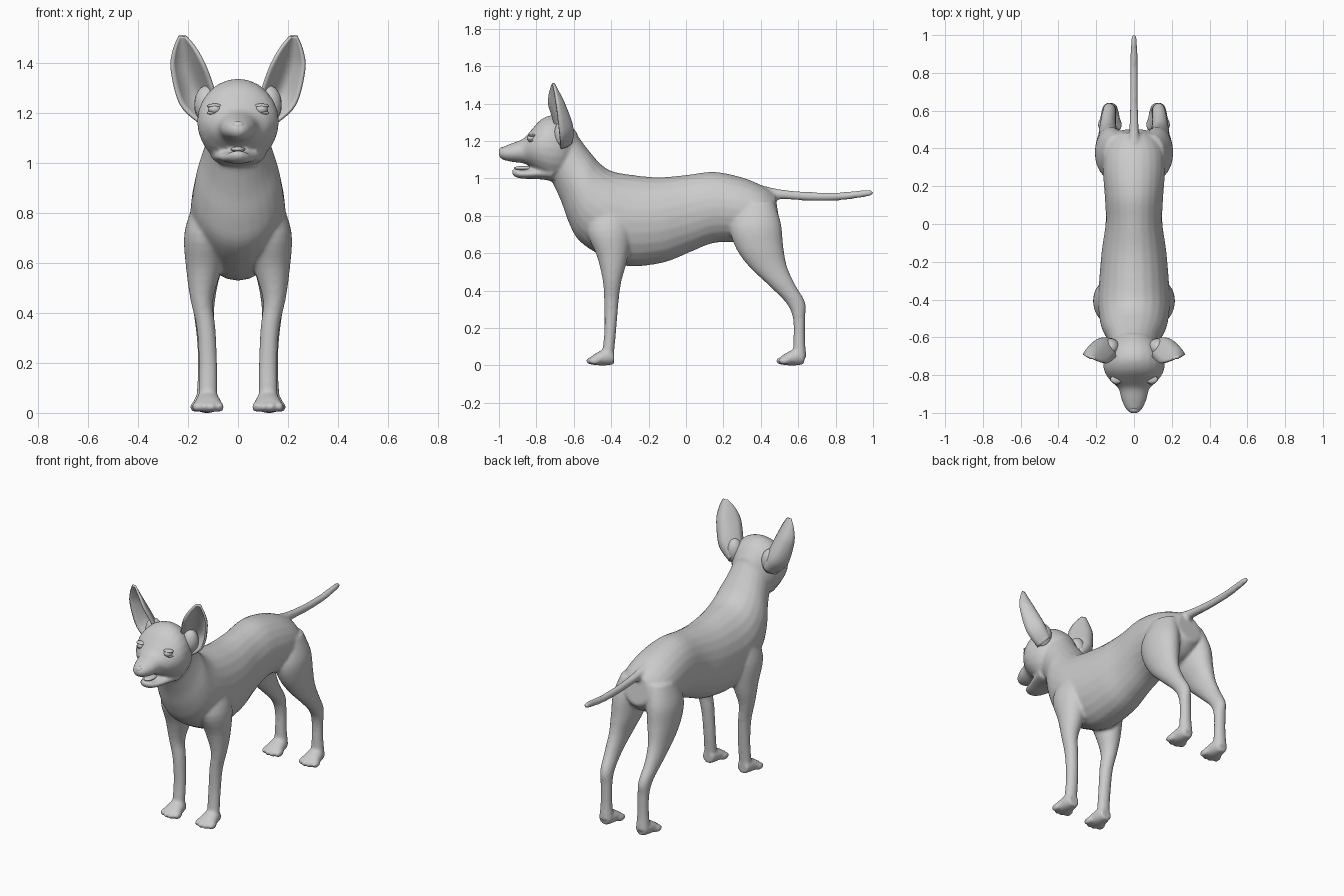
import bpy, bmesh, math
from mathutils import Vector

coat = bpy.data.materials.new("grey coat")
coat.diffuse_color = (0.6, 0.6, 0.6, 1)


def spline(rows, steps):
    """Catmull-Rom interpolation through rows of numbers."""
    out = []
    for i in range(len(rows) - 1):
        a, b, c, d = (rows[max(0, min(len(rows) - 1, i + k))] for k in (-1, 0, 1, 2))
        for s in range(steps):
            t = s / steps
            out.append([0.5 * (2 * q + (r - p) * t + (2 * p - 5 * q + 4 * r - u) * t * t
                               + (3 * q - p - 3 * r + u) * t ** 3)
                        for p, q, r, u in zip(a, b, c, d)])
    return out + [list(rows[-1])]


def finish(bm, name):
    bmesh.ops.recalc_face_normals(bm, faces=bm.faces)
    me = bpy.data.meshes.new(name)
    bm.to_mesh(me)
    bm.free()
    me.materials.append(coat)
    me.shade_smooth()
    ob = bpy.data.objects.new(name, me)
    bpy.context.collection.objects.link(ob)
    return ob


def loft(name, rows, side=1, steps=4, n=24):
    """Oval rings: x centre, half width, then two opposite (y, z) ends."""
    bm = bmesh.new()
    rings = []
    for x, w, y0, z0, y1, z1 in spline(rows, steps):
        ring = []
        for k in range(n):
            a = 2 * math.pi * k / n
            f = 0.5 + 0.5 * math.cos(a)
            ring.append(bm.verts.new((side * (x + w * math.sin(a)),
                                      y1 + (y0 - y1) * f, z1 + (z0 - z1) * f)))
        rings.append(ring)
    for p, q in zip(rings, rings[1:]):
        for k in range(n):
            bm.faces.new((p[k], p[k - 1], q[k - 1], q[k]))
    bm.faces.new(rings[0])
    bm.faces.new(rings[-1])
    return finish(bm, name)


def ball(name, centre, size):
    bm = bmesh.new()
    bmesh.ops.create_uvsphere(bm, u_segments=20, v_segments=12, radius=1)
    for v in bm.verts:
        v.co = Vector([c + s * p for c, s, p in zip(centre, size, v.co)])
    return finish(bm, name)


parts = []
# torso and neck: rump to nape, back line and belly line
parts.append(loft("torso", [
    (0, .08, .475, .92, .505, .74), (0, .15, .41, .96, .42, .67), (0, .165, .30, 1.005, .30, .66),
    (0, .155, .15, 1.035, .15, .655), (0, .15, 0, 1.018, .02, .605), (0, .17, -.15, 1.006, -.12, .55),
    (0, .185, -.30, 1.02, -.31, .53), (0, .19, -.40, 1.04, -.45, .585), (0, .18, -.46, 1.08, -.57, .665),
    (0, .165, -.50, 1.125, -.625, .76), (0, .14, -.54, 1.175, -.665, .87),
    (0, .125, -.58, 1.23, -.705, .96), (0, .12, -.62, 1.28, -.73, 1.0)]))
# skull and upper muzzle
parts.append(loft("head", [
    (0, .09, -.58, 1.24, -.62, 1.05), (0, .14, -.64, 1.31, -.66, 1.0), (0, .162, -.71, 1.338, -.72, .99),
    (0, .158, -.775, 1.315, -.78, 1.02), (0, .125, -.83, 1.255, -.83, 1.06),
    (0, .083, -.87, 1.212, -.87, 1.08), (0, .066, -.93, 1.188, -.93, 1.088),
    (0, .043, -.98, 1.168, -.98, 1.1), (0, .02, -1.003, 1.148, -1.0, 1.118)]))
# lower jaw
parts.append(loft("jaw", [
    (0, .11, -.71, 1.07, -.71, .985), (0, .09, -.79, 1.058, -.79, .996),
    (0, .062, -.87, 1.046, -.87, .998), (0, .042, -.91, 1.05, -.91, 1.006),
    (0, .015, -.93, 1.048, -.93, 1.022)]))
# tail
parts.append(loft("tail", [
    (0, .035, .40, .965, .42, .86), (0, .026, .50, .942, .50, .888), (0, .02, .65, .928, .65, .88),
    (0, .019, .82, .926, .82, .882), (0, .018, .93, .936, .93, .896),
    (0, .014, .985, .938, .99, .908), (0, .005, 1.003, .93, 1.003, .92)]))

for s in (1, -1):
    # front leg, shoulder to wrist
    parts.append(loft("front_leg", [
        (.10, .07, -.50, .86, -.30, .86), (.125, .09, -.53, .72, -.29, .72),
        (.137, .07, -.475, .58, -.315, .56), (.145, .045, -.445, .45, -.345, .45),
        (.128, .038, -.438, .34, -.36, .34), (.12, .037, -.436, .2, -.372, .2),
        (.12, .038, -.445, .09, -.383, .08), (.12, .04, -.45, .03, -.385, .03)], s))
    # hind leg, thigh to heel
    parts.append(loft("hind_leg", [
        (.09, .07, .27, .86, .47, .88), (.115, .088, .235, .74, .508, .76),
        (.125, .08, .265, .63, .52, .64), (.135, .058, .335, .53, .54, .53),
        (.138, .044, .44, .43, .585, .43), (.132, .037, .535, .335, .638, .335),
        (.128, .034, .572, .25, .637, .25), (.127, .035, .575, .14, .637, .13),
        (.127, .042, .57, .05, .645, .04)], s))
    # paws with toes
    for y, x in ((-.54, .12), (.475, .127)):
        parts.append(loft("paw", [
            (x, .035, y + .155, .075, y + .155, .005), (x, .046, y + .12, .09, y + .12, .0),
            (x, .055, y + .07, .072, y + .07, .0), (x, .054, y + .035, .05, y + .035, .004)], s, 3))
        for k in range(4):
            d = (k - 1.5) * .031
            parts.append(ball("toe", (s * (x + d), y + .032 + abs(d) * .4, .024), (.018, .034, .021)))

# merge into one continuous skin
bpy.ops.object.select_all(action='DESELECT')
for p in parts:
    p.select_set(True)
body = parts[0]
bpy.context.view_layer.objects.active = body
bpy.ops.object.join()
body.name = "body"
rm = body.modifiers.new("skin", 'REMESH')
rm.mode = 'VOXEL'
rm.voxel_size = .009
rm.use_smooth_shade = True
sm = body.modifiers.new("soften", 'SMOOTH')
sm.factor = .5
sm.iterations = 7

# nose and tongue
ball("nose", (0, -.982, 1.148), (.026, .018, .02))
ball("tongue", (0, -.865, 1.055), (.03, .055, .012))

# ears: inner edge, outer edge and depth of the cupped back
EAR = [(.085, -.69, 1.25, .15, -.67, 1.16, .07), (.11, -.715, 1.33, .228, -.675, 1.235, .085),
       (.138, -.735, 1.40, .264, -.69, 1.37, .065), (.172, -.73, 1.46, .258, -.70, 1.445, .035),
       (.21, -.715, 1.507, .235, -.71, 1.508, .004)]
for s in (1, -1):
    bm = bmesh.new()
    grid = []
    for xi, yi, zi, xo, yo, zo, depth in spline(EAR, 5):
        row = []
        for k in range(13):
            t = k / 12
            row.append(bm.verts.new((s * (xi + (xo - xi) * t),
                                     yi + (yo - yi) * t + depth * math.sin(math.pi * t) ** .8,
                                     zi + (zo - zi) * t)))
        grid.append(row)
    for p, q in zip(grid, grid[1:]):
        for k in range(12):
            bm.faces.new((p[k], p[k + 1], q[k + 1], q[k]))
    ear = finish(bm, "ear")
    thick = ear.modifiers.new("thickness", 'SOLIDIFY')
    thick.thickness = .012
    thick.offset = 0
    # ear root filling the cup
    ball("ear_root", (s * .125, -.655, 1.235), (.05, .05, .075))
    # eye and lids
    ball("eye", (s * .093, -.826, 1.215), (.026, .024, .019))
    for dz in (.014, -.014):
        ball("eyelid", (s * .093, -.822, 1.215 + dz), (.032, .022, .009))
